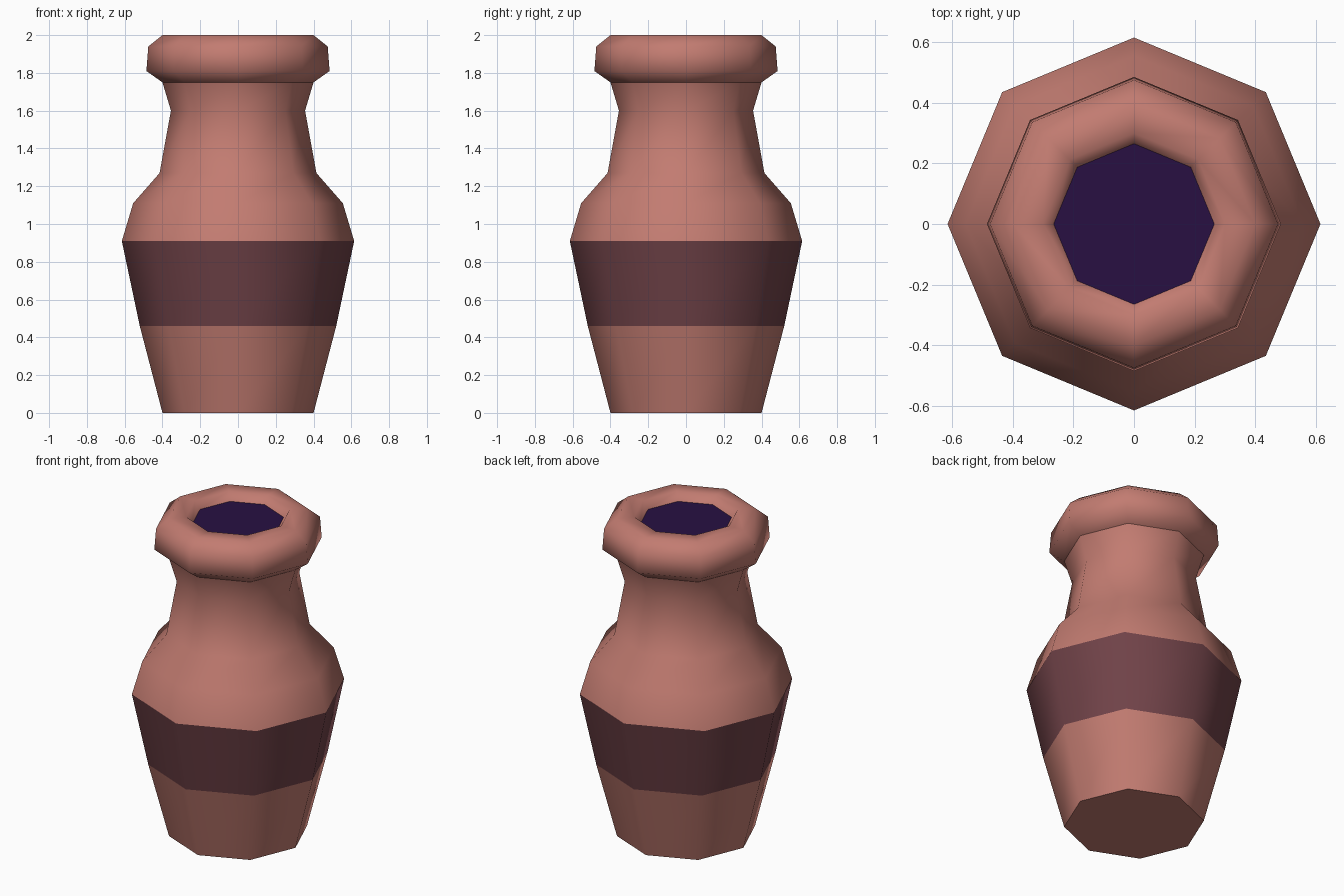
import bpy, bmesh, math

if "Cube" in bpy.data.objects:
    bpy.data.objects.remove(bpy.data.objects["Cube"])

SIDES = 8


def material(name, rgb):
    m = bpy.data.materials.new(name)
    m.diffuse_color = (*rgb, 1.0)
    m.use_nodes = True
    m.node_tree.nodes["Principled BSDF"].inputs["Base Color"].default_value = m.diffuse_color
    return m


clay = material("terracotta clay", (0.54, 0.20, 0.165))
band = material("dark plum band", (0.165, 0.056, 0.066))
hollow = material("deep violet hollow", (0.021, 0.005, 0.055))

# Outline as (radius, height), from the foot up over the rim into the mouth
PROFILE = [(0.40, 0.0), (0.52, 0.46), (0.615, 0.91), (0.555, 1.11),
           (0.415, 1.27), (0.355, 1.60), (0.40, 1.75), (0.485, 1.81),
           (0.475, 1.94), (0.40, 2.0), (0.30, 2.0), (0.265, 1.953)]
SHARP_HEIGHTS = (0.0, 0.46, 0.91, 1.75)

bm = bmesh.new()
rings = [[bm.verts.new((r * math.cos(2 * math.pi * i / SIDES),
                        r * math.sin(2 * math.pi * i / SIDES), z))
          for i in range(SIDES)] for r, z in PROFILE]

# Walls between neighbouring rings
for low, high in zip(rings, rings[1:]):
    for i in range(SIDES):
        j = (i + 1) % SIDES
        bm.faces.new((low[i], low[j], high[j], high[i]))

# Foot and dark mouth
bm.faces.new(rings[0][::-1])
mouth = bm.faces.new(rings[-1])

# Painted band by height, smooth around the body
for f in bm.faces:
    f.smooth = True
    if 0.46 < f.calc_center_median().z < 0.91:
        f.material_index = 1
mouth.material_index = 2

# Creases at foot, band edges, rim underside and mouth
for e in bm.edges:
    a, b = (v.co.z for v in e.verts)
    if abs(a - b) < 1e-4 and any(abs(a - h) < 1e-3 for h in SHARP_HEIGHTS):
        e.smooth = False
for e in mouth.edges:
    e.smooth = False

mesh = bpy.data.meshes.new("vase")
bm.to_mesh(mesh)
bm.free()
for m in (clay, band, hollow):
    mesh.materials.append(m)
bpy.context.collection.objects.link(bpy.data.objects.new("vase", mesh))
